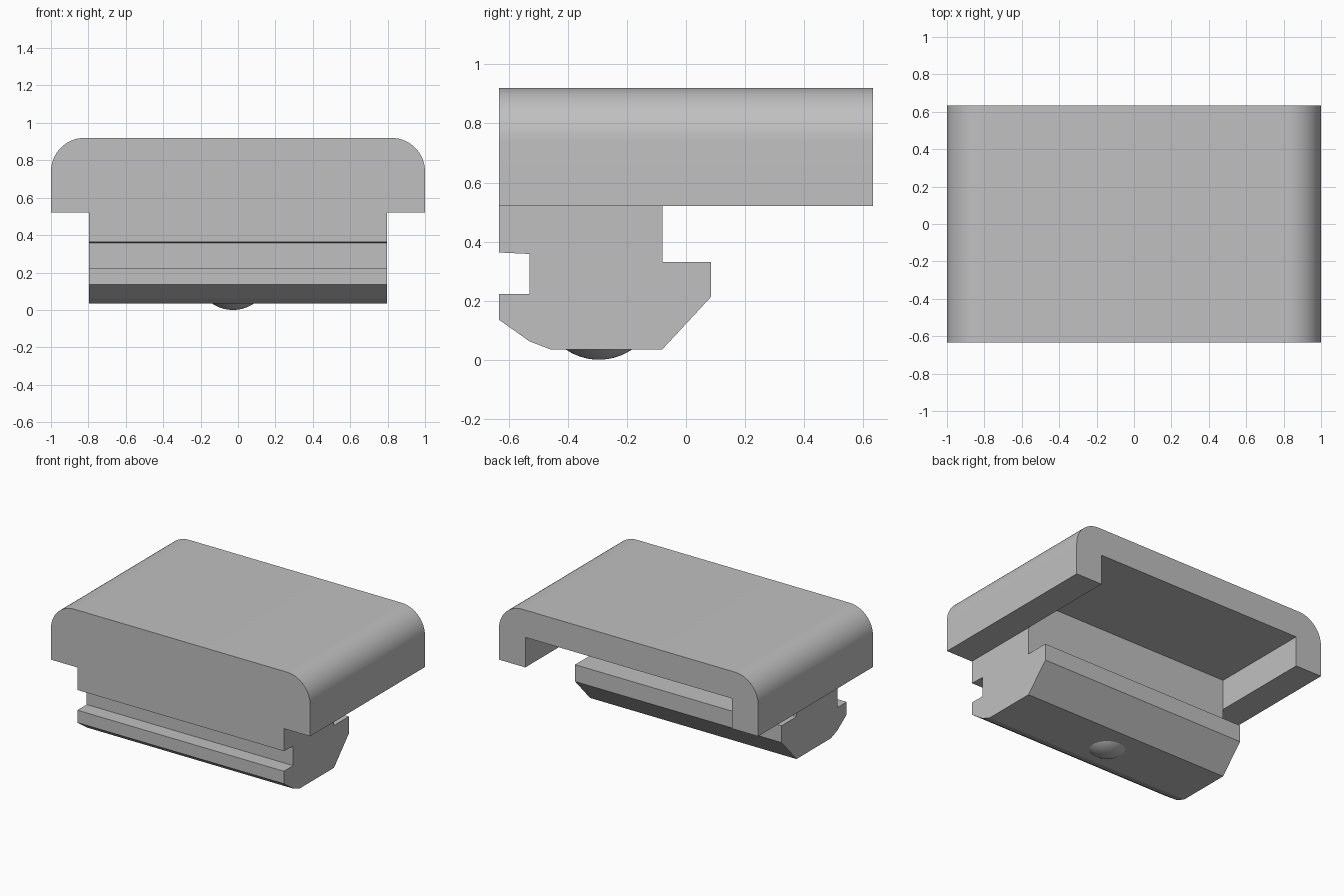
import bpy, bmesh, math
from mathutils import Vector

cube = bpy.data.objects.get("Cube")
if cube:
    bpy.data.objects.remove(cube, do_unlink=True)

grey = bpy.data.materials.new("plain grey")
grey.use_nodes = True
COLOUR = (0.53, 0.53, 0.53, 1)
grey.diffuse_color = COLOUR
grey.node_tree.nodes["Principled BSDF"].inputs["Base Color"].default_value = COLOUR

HALF_LEN, TOP, UNDER = 0.633, 0.92, 0.52   # cap half depth, top and underside
FOOT_X, WALL_Y, CEILING = 0.797, -0.08, 0.73


def finish(name, bm):
    bmesh.ops.recalc_face_normals(bm, faces=bm.faces)
    mesh = bpy.data.meshes.new(name)
    bm.to_mesh(mesh)
    bm.free()
    mesh.materials.append(grey)
    obj = bpy.data.objects.new(name, mesh)
    bpy.context.collection.objects.link(obj)
    return obj


def prism(name, points, sweep):
    """Extrude a closed outline along the sweep vector."""
    bm = bmesh.new()
    face = bm.faces.new([bm.verts.new(p) for p in points])
    new = bmesh.ops.extrude_face_region(bm, geom=[face])["geom"]
    verts = [g for g in new if isinstance(g, bmesh.types.BMVert)]
    bmesh.ops.translate(bm, verts=verts, vec=Vector(sweep))
    return finish(name, bm)


def select(obj):
    bpy.ops.object.select_all(action="DESELECT")
    obj.select_set(True)
    bpy.context.view_layer.objects.active = obj


def combine(target, tool, operation):
    mod = target.modifiers.new(operation, "BOOLEAN")
    mod.operation, mod.object, mod.solver = operation, tool, "EXACT"
    select(target)
    bpy.ops.object.modifier_apply(modifier=mod.name)
    bpy.data.objects.remove(tool, do_unlink=True)


# Cap with two rounded upper edges
RADIUS, STEPS = 0.18, 16
arc = [(1 - RADIUS + RADIUS * math.cos(a), TOP - RADIUS + RADIUS * math.sin(a))
       for a in (math.pi / 2 * i / STEPS for i in range(STEPS + 1))]
right_half = [(1, UNDER)] + arc
outline = right_half + [(-x, z) for x, z in reversed(right_half)]
body = prism("cap_and_foot", [(x, -HALF_LEN, z) for x, z in outline],
             (0, 2 * HALF_LEN, 0))

# Foot with a front groove, a rear hook and chamfered lower edges
foot_outline = [
    (-HALF_LEN, 0.62), (-HALF_LEN, 0.363), (-0.53, 0.358), (-0.53, 0.222),
    (-HALF_LEN, 0.222), (-HALF_LEN, 0.135), (-0.53, 0.062), (-0.46, 0.035),
    (WALL_Y, 0.035), (0.085, 0.213), (0.085, 0.33), (WALL_Y, 0.33), (WALL_Y, 0.62)]
foot = prism("foot", [(-FOOT_X, y, z) for y, z in foot_outline],
             (2 * FOOT_X, 0, 0))
combine(body, foot, "UNION")

# Pocket under the cap, open at the back
pocket = prism("pocket_cutter",
               [(-FOOT_X, WALL_Y, 0.45), (-FOOT_X, 0.8, 0.45),
                (-FOOT_X, 0.8, CEILING), (-FOOT_X, WALL_Y, CEILING)],
               (2 * FOOT_X, 0, 0))
combine(body, pocket, "DIFFERENCE")

# Shallow dome under the foot
bm = bmesh.new()
bmesh.ops.create_uvsphere(bm, u_segments=48, v_segments=48, radius=0.2)
bmesh.ops.translate(bm, verts=bm.verts, vec=(-0.027, -0.295, 0.2))
bmesh.ops.bisect_plane(bm, geom=bm.verts[:] + bm.edges[:] + bm.faces[:],
                       plane_co=(0, 0, 0.036), plane_no=(0, 0, 1), clear_outer=True)
dome = finish("bottom_dome", bm)
# An open shell needs its outside facing down
if sum(p.normal.z for p in dome.data.polygons) > 0:
    dome.data.flip_normals()

for obj in (body, dome):
    select(obj)
    bpy.ops.object.shade_smooth_by_angle(angle=math.radians(12))
